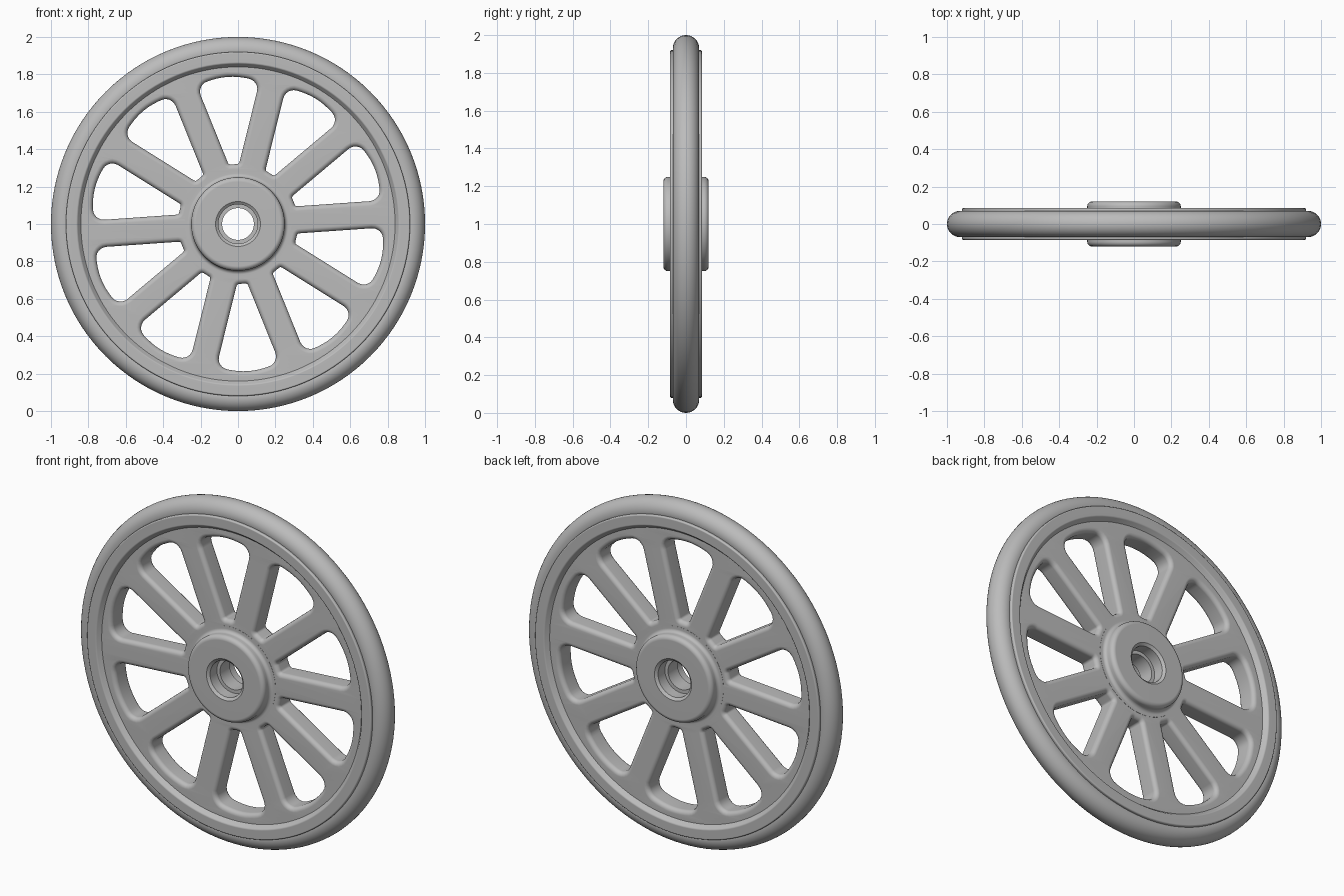
import bpy, bmesh, math
from mathutils import Matrix, Vector

default = bpy.data.objects.get("Cube")
if default:
    bpy.data.objects.remove(default)

CENTRE = Matrix.Translation((0, 0, 1))
ROUND = 0.025        # edge rounding of the spoke plate
WEB_HALF = 0.06      # half thickness of the spoke plate
SPOKES = 10

metal = bpy.data.materials.new("mid grey")
grey = (0.5, 0.5, 0.5, 1)
metal.use_nodes = True
metal.diffuse_color = grey
metal.node_tree.nodes["Principled BSDF"].inputs["Base Color"].default_value = grey


def rounded(corners, steps=6):
    """Closed 2D outline from (x, y, fillet radius) corners."""
    out = []
    for i, (x, y, radius) in enumerate(corners):
        p = Vector((x, y))
        if not radius:
            out.append(p)
            continue
        a = (Vector(corners[i - 1][:2]) - p).normalized()
        b = (Vector(corners[(i + 1) % len(corners)][:2]) - p).normalized()
        half = a.angle(b) / 2
        middle = p + (a + b).normalized() * radius / math.sin(half)
        start = p + a * radius / math.tan(half) - middle
        end = p + b * radius / math.tan(half) - middle
        turn = math.atan2(start.x * end.y - start.y * end.x, start.dot(end))
        out += [middle + Matrix.Rotation(turn * k / steps, 2) @ start
                for k in range(steps + 1)]
    return out


def finish(name, mesh):
    """Clean, shade and link one part."""
    bm = bmesh.new()
    bm.from_mesh(mesh)
    bmesh.ops.remove_doubles(bm, verts=bm.verts, dist=0.0002)
    bmesh.ops.recalc_face_normals(bm, faces=bm.faces)
    bm.to_mesh(mesh)
    bm.free()
    mesh.transform(CENTRE)
    mesh.materials.clear()
    mesh.materials.append(metal)
    mesh.shade_smooth()
    mesh.set_sharp_from_angle(angle=math.radians(35))
    obj = bpy.data.objects.new(name, mesh)
    bpy.context.collection.objects.link(obj)
    mod = obj.modifiers.new("flat faces", 'WEIGHTED_NORMAL')
    mod.keep_sharp = True
    return obj


def lathe(name, outline, steps=128):
    """Spin a closed (radius, depth) outline round the axle."""
    bm = bmesh.new()
    verts = [bm.verts.new((p[0], p[1], 0)) for p in outline]
    edges = [bm.edges.new((verts[i - 1], v)) for i, v in enumerate(verts)]
    bmesh.ops.spin(bm, geom=verts + edges, cent=(0, 0, 0), axis=(0, 1, 0),
                   angle=math.tau, steps=steps, use_merge=True)
    mesh = bpy.data.meshes.new(name)
    bm.to_mesh(mesh)
    bm.free()
    return finish(name, mesh)


def both_sides(half):
    """Mirror half an outline front to back."""
    return half + [(r, -y, f) for r, y, f in reversed(half)]


def circle(radius, count, cx=0):
    return [(cx + radius * math.cos(math.tau * k / count),
             radius * math.sin(math.tau * k / count)) for k in range(count)]


# Tyre
lathe("tyre", circle(0.07, 32, cx=0.93))

# Raised rim lip
lathe("rim", rounded(both_sides([
    (0.83, 0.05, 0), (0.84, 0.06, 0), (0.86, 0.085, 0.012), (0.92, 0.085, 0.008)])))

# Hub with stepped bore and a fillet down to the spokes
lathe("hub", rounded(both_sides([
    (0.085, 0.045, 0), (0.105, 0.045, 0), (0.105, 0.108, 0), (0.12, 0.12, 0),
    (0.25, 0.12, 0.025), (0.25, 0.061, 0.02), (0.285, 0.061, 0), (0.285, 0.04, 0)])))

# Spoke plate: a disc with rounded windows
curve = bpy.data.curves.new("spokes", 'CURVE')
curve.dimensions = '2D'
curve.fill_mode = 'BOTH'
curve.extrude = WEB_HALF - ROUND
curve.bevel_depth = ROUND
curve.bevel_resolution = 3


def add_loop(points):
    spline = curve.splines.new('POLY')
    spline.points.add(len(points) - 1)
    for target, p in zip(spline.points, points):
        target.co = (p[0], p[1], 0, 1)
    spline.use_cyclic_u = True


def half_width(d):
    return d * math.tan(math.pi / SPOKES) - 0.05


inner, outer, crown = 0.295, 0.775, 0.825
window = rounded([
    (inner, -half_width(inner), 0.04), (outer, -half_width(outer), 0.082),
    (crown, 0, 0.38),
    (outer, half_width(outer), 0.082), (inner, half_width(inner), 0.04)])

add_loop(circle(0.86, 128))
add_loop(circle(0.17, 64))
for k in range(SPOKES):
    turn = Matrix.Rotation(math.radians(94) + math.tau * k / SPOKES, 2)
    add_loop([turn @ p for p in window])

helper = bpy.data.objects.new("spoke_outline", curve)
bpy.context.collection.objects.link(helper)
graph = bpy.context.evaluated_depsgraph_get()
plate = bpy.data.meshes.new_from_object(helper.evaluated_get(graph))
bpy.data.objects.remove(helper)
plate.name = "spokes"
plate.transform(Matrix.Rotation(math.pi / 2, 4, 'X'))
finish("spokes", plate)
